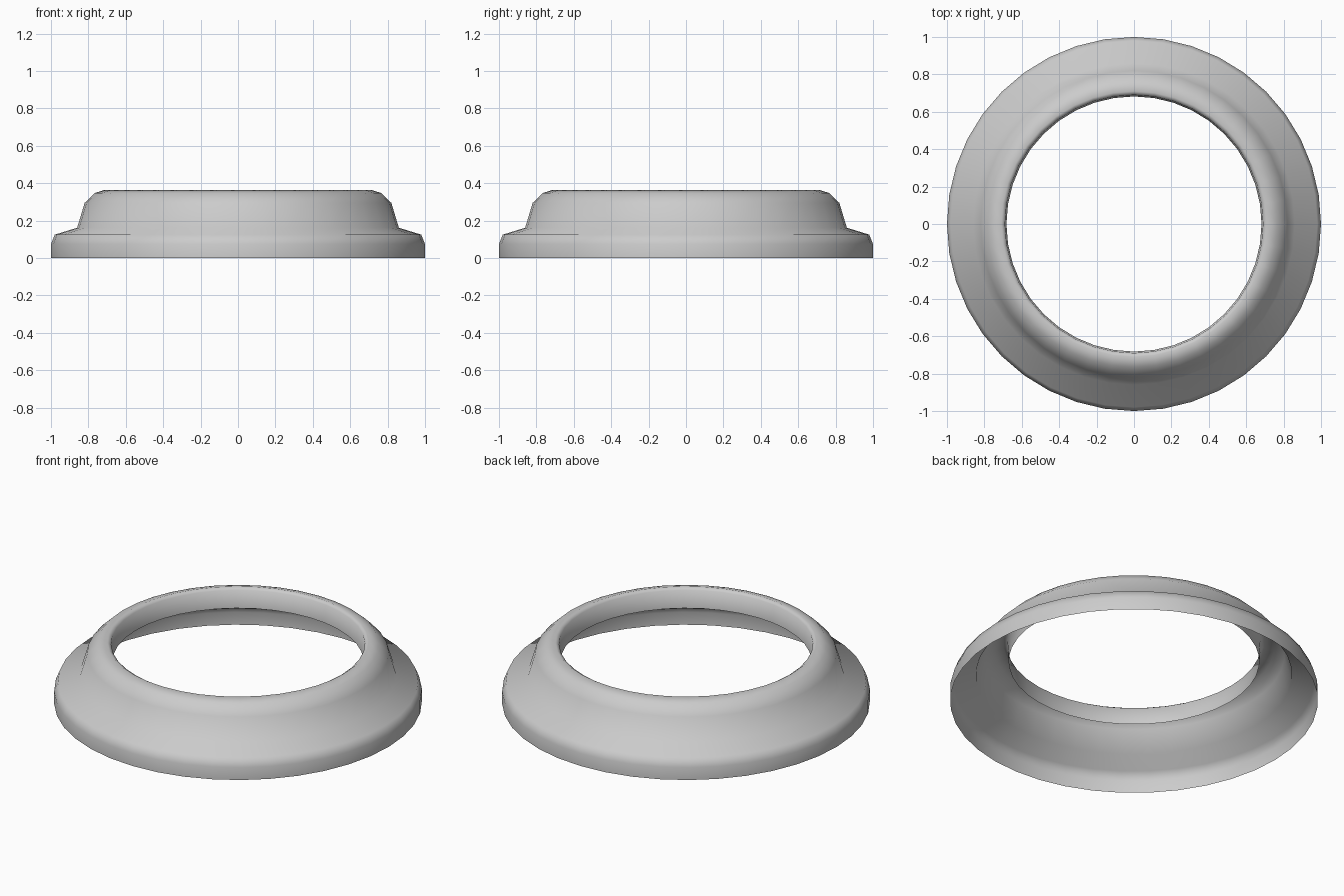
import bpy, bmesh, math

if "Cube" in bpy.data.objects:
    bpy.data.objects.remove(bpy.data.objects["Cube"])

SEGMENTS = 40

# Half section of the open shell: outer foot, flange, collar, rolled rim, inner lip
PROFILE = [(1.0, 0.0), (1.0, 0.075), (0.98, 0.125), (0.86, 0.162),
           (0.82, 0.295), (0.765, 0.348), (0.71, 0.365),
           (0.69, 0.352), (0.682, 0.247)]


def lathe(name, profile, segments):
    bm = bmesh.new()
    rings = []
    for r, z in profile:
        rings.append([bm.verts.new((r * math.cos(2 * math.pi * i / segments),
                                    r * math.sin(2 * math.pi * i / segments), z))
                      for i in range(segments)])
    for a, b in zip(rings, rings[1:]):
        for i in range(segments):
            j = (i + 1) % segments
            bm.faces.new((a[i], a[j], b[j], b[i])).smooth = True
    mesh = bpy.data.meshes.new(name)
    bm.to_mesh(mesh)
    bm.free()
    obj = bpy.data.objects.new(name, mesh)
    bpy.context.collection.objects.link(obj)
    return obj


# Stepped ring, smooth shaded all over
lathe("stepped_ring", PROFILE, SEGMENTS)
